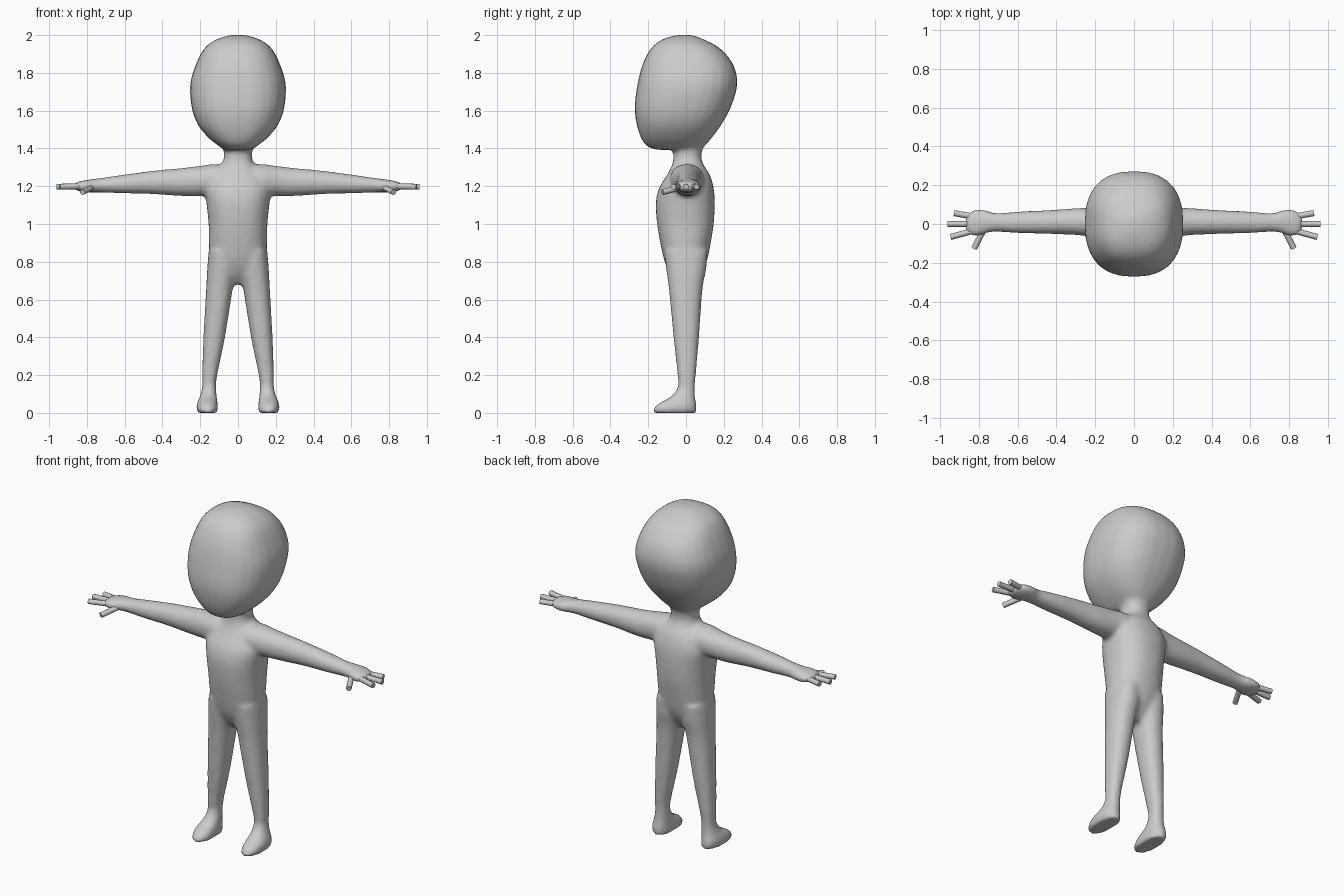
import bpy, bmesh, math
from mathutils import Vector

if "Cube" in bpy.data.objects:
    bpy.data.objects.remove(bpy.data.objects["Cube"])

grey = bpy.data.materials.new("plain grey")
grey.use_nodes = True
grey.diffuse_color = (0.6, 0.6, 0.6, 1)
grey.node_tree.nodes["Principled BSDF"].inputs["Base Color"].default_value = (0.6, 0.6, 0.6, 1)


def upright(t, u, v):
    return (u, v, t)


def sideways(t, u, v):
    return (t, v, u)


def blend(rings, steps=4):
    """Smoothly interpolate between the cross-sections."""
    pts = [rings[0]] + rings + [rings[-1]]
    out = []
    for a, b, c, d in zip(pts, pts[1:], pts[2:], pts[3:]):
        for i in range(steps):
            s = i / steps
            out.append([q + s / 2 * (r - p + s * (2 * p - 5 * q + 4 * r - w + s * (3 * (q - r) + w - p)))
                        for p, q, r, w in zip(a, b, c, d)])
    return out + [rings[-1]]


def loft(bm, rings, place, side=1, power=2.3, n=28):
    """Rings are (station, centre, half width, front y, back y)."""
    loops = []
    for t, cu, ru, y0, y1 in blend(rings):
        loop = []
        for k in range(n):
            a = math.tau * k / n
            c, s = math.cos(a), math.sin(a)
            u = cu + ru * math.copysign(abs(c) ** (2 / power), c)
            v = (y0 + y1) / 2 + (y1 - y0) / 2 * math.copysign(abs(s) ** (2 / power), s)
            x, y, z = place(t, u, v)
            loop.append(bm.verts.new((x * side, y, z)))
        loops.append(loop)
    for a, b in zip(loops, loops[1:]):
        for k in range(n):
            bm.faces.new((a[k], a[k - 1], b[k - 1], b[k]))
    bm.faces.new(loops[0])
    bm.faces.new(loops[-1])


head = [(2.0, 0, .04, -.05, .035), (1.977, 0, .115, -.125, .095), (1.93, 0, .178, -.185, .18),
        (1.845, 0, .223, -.23, .25), (1.74, 0, .253, -.257, .272), (1.62, 0, .246, -.272, .238),
        (1.53, 0, .215, -.262, .19), (1.46, 0, .16, -.24, .14), (1.415, 0, .105, -.21, .1),
        (1.393, 0, .07, -.16, .075)]
torso = [(1.5, 0, .09, -.06, .11), (1.4, 0, .077, -.067, .088), (1.35, 0, .075, -.067, .082),
         (1.31, 0, .092, -.075, .095), (1.26, 0, .14, -.1, .127), (1.19, 0, .176, -.143, .147),
         (1.11, 0, .167, -.16, .152), (1.0, 0, .156, -.153, .147), (.9, 0, .154, -.136, .131),
         (.8, 0, .145, -.113, .11), (.73, 0, .1, -.08, .075), (.68, 0, .04, -.04, .04)]
leg = [(.86, .08, .075, -.115, .115), (.76, .086, .077, -.105, .107), (.65, .099, .07, -.09, .087),
       (.4, .126, .057, -.066, .069), (.2, .15, .04, -.045, .052), (.14, .153, .037, -.043, .047),
       (.09, .157, .044, -.075, .048), (.05, .163, .055, -.145, .054), (.02, .163, .057, -.173, .057),
       (0, .16, .052, -.17, .055)]
arm = [(0, 1.235, .07, -.08, .09), (.12, 1.236, .081, -.085, .095), (.2, 1.228, .08, -.07, .087),
       (.3, 1.222, .074, -.057, .081), (.45, 1.22, .062, -.051, .071), (.6, 1.212, .05, -.047, .064),
       (.71, 1.206, .04, -.04, .056), (.76, 1.203, .036, -.047, .07), (.81, 1.2, .032, -.065, .077),
       (.85, 1.199, .024, -.055, .06), (.868, 1.198, .016, -.04, .045)]

# Continuous skin: head, neck, torso, legs and arms fused together
bm = bmesh.new()
loft(bm, head, upright, power=2.45)
loft(bm, torso, upright)
for side in (1, -1):
    loft(bm, leg, upright, side)
    loft(bm, arm, sideways, side, power=2.1)
bmesh.ops.recalc_face_normals(bm, faces=bm.faces)
mesh = bpy.data.meshes.new("body_skin")
bm.to_mesh(mesh)
bm.free()
mesh.materials.append(grey)
body = bpy.data.objects.new("body_skin", mesh)
bpy.context.collection.objects.link(body)
fuse = body.modifiers.new("fuse", 'REMESH')
fuse.mode = 'VOXEL'
fuse.voxel_size = 0.013
fuse.use_smooth_shade = True
soften = body.modifiers.new("soften", 'SMOOTH')
soften.factor = 0.5
soften.iterations = 6

# Fingers and thumbs: short blunt rods
digits = {"back_finger": ((.81, .035, 1.2), (.927, .056, 1.197)),
          "middle_finger": ((.81, 0, 1.2), (.96, 0, 1.197)),
          "front_finger": ((.81, -.03, 1.2), (.945, -.067, 1.197)),
          "thumb": ((.77, -.02, 1.195), (.823, -.125, 1.168))}
for side, label in ((1, "left"), (-1, "right")):
    for name, ends in digits.items():
        a, b = (Vector((p[0] * side, p[1], p[2])) for p in ends)
        bpy.ops.mesh.primitive_cylinder_add(vertices=8, radius=.0155, depth=(b - a).length,
                                            location=(a + b) / 2,
                                            rotation=(b - a).to_track_quat('Z', 'Y').to_euler())
        rod = bpy.context.object
        rod.name = label + "_" + name
        rod.data.materials.append(grey)
        bpy.ops.object.shade_smooth_by_angle(angle=math.radians(50))
